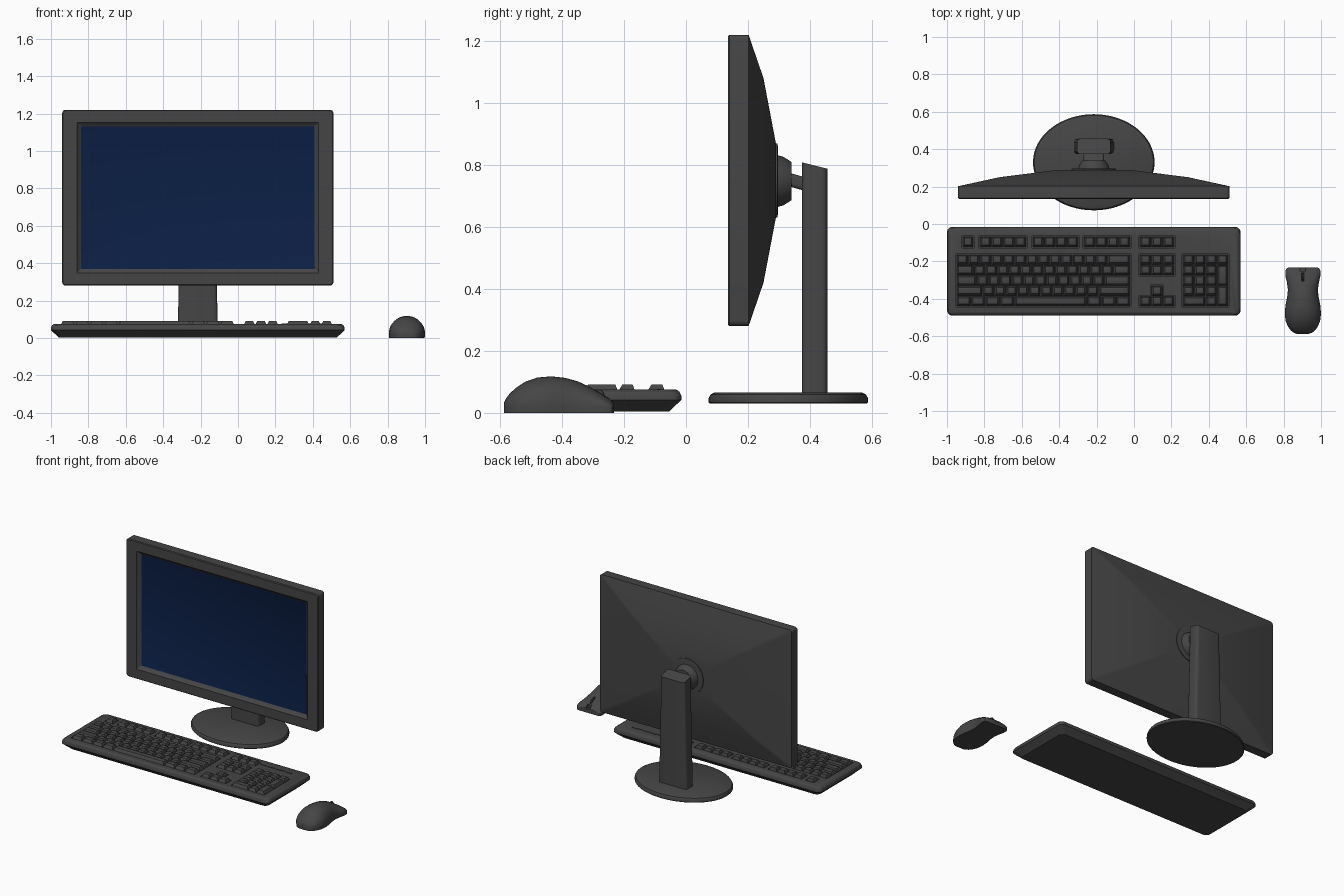
import bpy, bmesh, math

if "Cube" in bpy.data.objects:
    bpy.data.objects.remove(bpy.data.objects["Cube"])

CX = -0.215  # shared centre line of monitor and keyboard


def material(name, rgb):
    m = bpy.data.materials.new(name)
    m.diffuse_color = (*rgb, 1)
    m.use_nodes = True
    m.node_tree.nodes["Principled BSDF"].inputs["Base Color"].default_value = m.diffuse_color
    return m


GREY = material("dark grey plastic", (0.06, 0.06, 0.06))
BLUE = material("navy screen", (0.004, 0.016, 0.07))


def rounded_rect(hw, hh, r, n=4):
    pts = []
    for k, (sx, sy) in enumerate([(1, 1), (-1, 1), (-1, -1), (1, -1)]):
        for i in range(n + 1):
            a = math.pi / 2 * (k + i / n)
            pts.append((sx * (hw - r) + r * math.cos(a), sy * (hh - r) + r * math.sin(a)))
    return pts


def ellipse(rx, ry, n=48):
    return [(rx * math.cos(2 * math.pi * i / n), ry * math.sin(2 * math.pi * i / n)) for i in range(n)]


def add_loft(bm, rings):
    vs = [[bm.verts.new(p) for p in ring] for ring in rings]
    n = len(vs[0])
    for a, b in zip(vs, vs[1:]):
        for i in range(n):
            bm.faces.new((a[i], a[(i + 1) % n], b[(i + 1) % n], b[i]))
    return bm.faces.new(vs[0][::-1]), bm.faces.new(vs[-1])


def finish(name, bm):
    bmesh.ops.recalc_face_normals(bm, faces=bm.faces[:])
    me = bpy.data.meshes.new(name)
    bm.to_mesh(me)
    bm.free()
    ob = bpy.data.objects.new(name, me)
    bpy.context.collection.objects.link(ob)
    me.materials.append(GREY)
    return ob


def loft(name, rings):
    bm = bmesh.new()
    add_loft(bm, rings)
    return finish(name, bm)


def flat(pts, z, cx, cy):      # ring lying level
    return [(cx + u, cy + v, z) for u, v in pts]


def upright(pts, y, cx, cz):   # ring facing the front
    return [(cx + u, y, cz + v) for u, v in pts]


def cut(ob, boxes):            # boxes: x0, x1, y0, y1, z0, z1
    bm = bmesh.new()
    for x0, x1, y0, y1, z0, z1 in boxes:
        add_loft(bm, [[(x0, y0, z), (x1, y0, z), (x1, y1, z), (x0, y1, z)] for z in (z0, z1)])
    cutter = finish("cutter", bm)
    cutter.hide_render = True
    mod = ob.modifiers.new("cut", 'BOOLEAN')
    mod.operation, mod.solver, mod.object, mod.use_self = 'DIFFERENCE', 'EXACT', cutter, True
    bpy.context.view_layer.objects.active = ob
    bpy.ops.object.modifier_apply(modifier=mod.name)
    bpy.data.objects.remove(cutter)


# Monitor: tapered back, frame, recessed screen in one loft
bm = bmesh.new()
sections = [(0.19, 0.12, 0.29, 0.01), (0.505, 0.33, 0.25, 0.015), (0.725, 0.47, 0.202, 0.018),
            (0.725, 0.47, 0.14, 0.018), (0.72, 0.465, 0.135, 0.015), (0.645, 0.403, 0.135, 0.004),
            (0.638, 0.395, 0.145, 0.004), (0.624, 0.38, 0.155, 0.003)]
_, screen = add_loft(bm, [upright(rounded_rect(w, h, r), y, CX, 0.75) for w, h, y, r in sections])
screen.material_index = 1
finish("monitor", bm).data.materials.append(BLUE)

# Swivel mount and arm
loft("mount_plate", [upright(ellipse(r, r), y, CX, 0.75) for r, y in ((0.12, 0.28), (0.12, 0.295), (0.105, 0.297))])
loft("mount_cone", [upright(ellipse(r, r), y, CX, 0.748) for r, y in ((0.085, 0.29), (0.078, 0.315), (0.062, 0.34))])
loft("mount_arm", [upright(rounded_rect(0.055, 0.022, 0.012), y, CX, z) for y, z in ((0.325, 0.755), (0.385, 0.738))])

# Pillar with sloping top
loft("pillar", [[(CX + u, 0.415 + v, z - v * slope) for u, v in rounded_rect(w, 0.041, 0.018)]
                for w, z, slope in ((0.107, 0.055, 0), (0.102, 0.28, 0), (0.09, 0.798, 0.25))])

# Oval base
loft("stand_base", [flat(ellipse(0.325 - i, 0.257 - i, 64), z, CX, 0.33)
                    for i, z in ((0.004, 0.03), (0, 0.034), (0, 0.048), (0.006, 0.059), (0.018, 0.065))])

# Keyboard body
KY = -0.2525
body = loft("keyboard_body", [flat(rounded_rect(0.785 - i, 0.2375 - i, 0.03), z, CX, KY)
            for i, z in ((0.04, 0.004), (0, 0.042), (0, 0.055), (0.006, 0.068), (0.016, 0.075))])

# Key groups: left, right, top, bottom, rows of key widths in units
F4, U3 = [1] * 4, [1] * 3
MAIN = [[1] * 13 + [2], [1.5] + [1] * 12 + [1.5], [1.75] + [1] * 11 + [2.25],
        [2.25] + [1] * 10 + [2.75], [1.25] * 4 + [6.25] + [1.25] * 3]
groups = [(-0.95, -0.89, MAIN and -0.128, -0.064, [[1]])]
groups = [
    (-0.920, -0.855, -0.064, -0.128, [[1]]),
    (-0.829, -0.572, -0.064, -0.128, [F4]),
    (-0.546, -0.294, -0.064, -0.128, [F4]),
    (-0.272, -0.016, -0.064, -0.128, [F4]),
    (0.027, 0.219, -0.064, -0.128, [U3]),
    (-0.952, -0.016, -0.160, -0.444, MAIN),
    (0.027, 0.219, -0.160, -0.278, [U3, U3]),
    (0.088, 0.158, -0.326, -0.390, [[1]]),
    (0.027, 0.219, -0.382, -0.444, [U3]),
    (0.257, 0.508, -0.160, -0.444, [F4, U3, U3, U3, [2, 1]]),
]
keys = bmesh.new()


def add_key(x0, x1, y0, y1):
    cx, cy, hw, hh = (x0 + x1) / 2, (y0 + y1) / 2, (x1 - x0) / 2 - 0.002, (y1 - y0) / 2 - 0.002
    add_loft(keys, [flat([(-a, -b), (a, -b), (a, b), (-a, b)], z, cx, cy + dy) for a, b, z, dy in
                    ((hw, hh, 0.06, 0), (hw, hh, 0.072, 0),
                     (hw - 0.010, hh - 0.009, 0.091, 0.002), (hw - 0.012, hh - 0.011, 0.092, 0.002))])


wells = []
for x0, x1, top, bottom, rows in groups:
    wells.append((x0, x1, bottom, top, 0.063, 0.1))
    x0, x1, top, bottom = x0 + 0.003, x1 - 0.003, top - 0.003, bottom + 0.003
    rh = (top - bottom) / len(rows)
    columns = sum(rows[0])
    unit = (x1 - x0) / columns
    for j, row in enumerate(rows):
        x = x0
        for w in row:
            add_key(x, x + w * unit, top - (j + 1) * rh, top - j * rh)
            x += w * unit
    if len(rows) == 5 and columns == 4:  # tall keys of the number pad
        for j in (1, 3):
            add_key(x1 - unit, x1, top - (j + 2) * rh, top - j * rh)
cut(body, wells)
finish("keys", keys)

# Indicator strip
bm = bmesh.new()
for x, hw, hh in ((0.35, 0.118, 0.0018), (0.30, 0.02, 0.006), (0.365, 0.02, 0.006), (0.44, 0.02, 0.006)):
    add_loft(bm, [flat(rounded_rect(hw, hh, hh * 0.9, 2), z, x, -0.087) for z in (0.07, 0.0772 + hh * 0.1)])
finish("indicator_strip", bm)

# Mouse: arched sections from rear to front (y, half width, height)
stations = [(-0.588, 0.030, 0.032), (-0.582, 0.048, 0.045), (-0.570, 0.064, 0.061), (-0.550, 0.079, 0.080),
            (-0.520, 0.092, 0.100), (-0.480, 0.097, 0.114), (-0.435, 0.093, 0.118), (-0.390, 0.084, 0.113),
            (-0.350, 0.080, 0.102), (-0.310, 0.086, 0.084), (-0.275, 0.094, 0.064), (-0.250, 0.094, 0.048),
            (-0.238, 0.088, 0.039), (-0.232, 0.076, 0.030)]
rings = []
for y, w, h in stations:
    side = min(0.02, h * 0.4)
    arch = [(0.903 + w * math.cos(math.pi * i / 20), y, side + (h - side) * math.sin(math.pi * i / 20) ** 0.9)
            for i in range(21)]
    rings.append([(0.903 + w * 0.98, y, 0)] + arch + [(0.903 - w * 0.98, y, 0)])
mouse = loft("mouse_body", rings)
cut(mouse, [(0.888, 0.918, -0.252, -0.2, 0.025, 0.2), (0.896, 0.910, -0.305, -0.26, 0.045, 0.2)])

# Scroll wheel
loft("scroll_wheel", [[(x, -0.283 + u, 0.056 + v) for u, v in ellipse(r, r, 24)]
                      for x, r in ((0.8975, 0.018), (0.900, 0.020), (0.906, 0.020), (0.9085, 0.018))])

# Smooth shading with sharp edges kept
bpy.ops.object.select_all(action='DESELECT')
for ob in bpy.context.scene.objects:
    ob.select_set(True)
    bpy.context.view_layer.objects.active = ob
bpy.ops.object.shade_smooth_by_angle(angle=math.radians(30))
